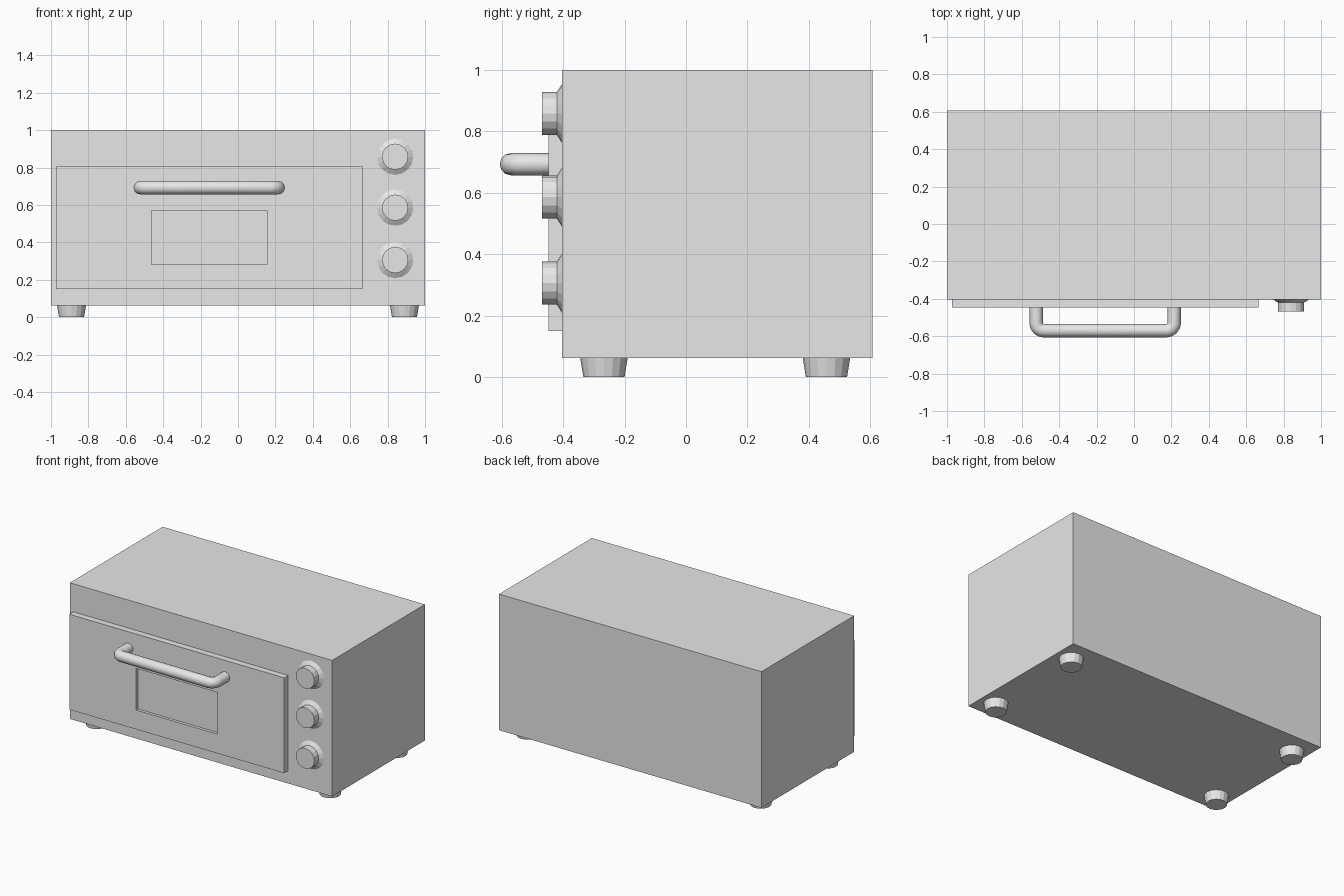
import bpy, bmesh, math
from mathutils import Vector

if "Cube" in bpy.data.objects:
    bpy.data.objects.remove(bpy.data.objects["Cube"], do_unlink=True)

grey = bpy.data.materials.new("light_grey")
grey.use_nodes = True
grey.diffuse_color = (0.8, 0.8, 0.8, 1)
grey.node_tree.nodes["Principled BSDF"].inputs["Base Color"].default_value = grey.diffuse_color


def loft(name, loops):
    """Skin a series of equal-length loops and cap both ends."""
    bm = bmesh.new()
    rings = [[bm.verts.new(p) for p in loop] for loop in loops]
    for a, b in zip(rings, rings[1:]):
        for i in range(len(a)):
            j = (i + 1) % len(a)
            bm.faces.new((a[i], a[j], b[j], b[i]))
    bm.faces.new(rings[0])
    bm.faces.new(rings[-1])
    bmesh.ops.recalc_face_normals(bm, faces=bm.faces)
    mesh = bpy.data.meshes.new(name)
    bm.to_mesh(mesh)
    bm.free()
    mesh.materials.append(grey)
    obj = bpy.data.objects.new(name, mesh)
    bpy.context.collection.objects.link(obj)
    return obj


def panel(x0, x1, z0, z1, y):
    return [(x0, y, z0), (x1, y, z0), (x1, y, z1), (x0, y, z1)]


def circle(center, radius, axis, sides=16):
    c = Vector(center)
    u = Vector((1, 0, 0))
    v = Vector(axis).cross(u)
    angles = [math.tau * i / sides for i in range(sides)]
    return [c + radius * (math.cos(t) * u + math.sin(t) * v) for t in angles]


FRONT = -0.403
DOOR = -0.447

# Cabinet
loft("cabinet", [panel(-1, 1, 0.062, 1, y) for y in (FRONT, 0.607)])

# Door with a recessed window
outer = (-0.973, 0.665, 0.15, 0.807)
window = (-0.463, 0.155, 0.283, 0.57)
loft("door", [panel(*outer, FRONT), panel(*outer, DOOR),
              panel(*window, DOOR), panel(*window, DOOR + 0.02)])

# Control knobs: flared skirt and cylindrical grip
for label, z in (("top", 0.858), ("middle", 0.586), ("bottom", 0.306)):
    profile = ((FRONT, 0.097), (-0.42, 0.07), (-0.468, 0.07))
    loft("knob_" + label,
         [circle((0.84, y, z), r, (0, 1, 0)) for y, r in profile])

# Tapered feet
for side, x in (("right", -0.89), ("left", 0.89)):
    for end, y in (("front", -0.267), ("back", 0.457)):
        loft(f"foot_{end}_{side}",
             [circle((x, y, z), r, (0, 0, 1)) for z, r in ((0, 0.067), (0.062, 0.077))])

# Door handle: a tube with rounded corners
MID, HALF, BEND, BAR, LEVEL = -0.154, 0.369, 0.04, -0.57, 0.693
half = [(HALF, DOOR + 0.01)]
for i in range(5):
    t = i * math.pi / 8
    half.append((HALF - BEND + BEND * math.cos(t), BAR + BEND - BEND * math.sin(t)))
path = [(MID - x, y) for x, y in half] + [(MID + x, y) for x, y in reversed(half)]
curve = bpy.data.curves.new("door_handle", "CURVE")
curve.dimensions = "3D"
curve.bevel_depth = 0.036
curve.bevel_resolution = 4
curve.use_fill_caps = True
spline = curve.splines.new("POLY")
spline.points.add(len(path) - 1)
for point, (x, y) in zip(spline.points, path):
    point.co = (x, y, LEVEL, 1)
curve.materials.append(grey)
handle = bpy.data.objects.new("door_handle", curve)
bpy.context.collection.objects.link(handle)
bpy.ops.object.select_all(action="DESELECT")
handle.select_set(True)
bpy.context.view_layer.objects.active = handle
bpy.ops.object.convert(target="MESH")
bpy.ops.object.shade_smooth_by_angle(angle=math.radians(40))
